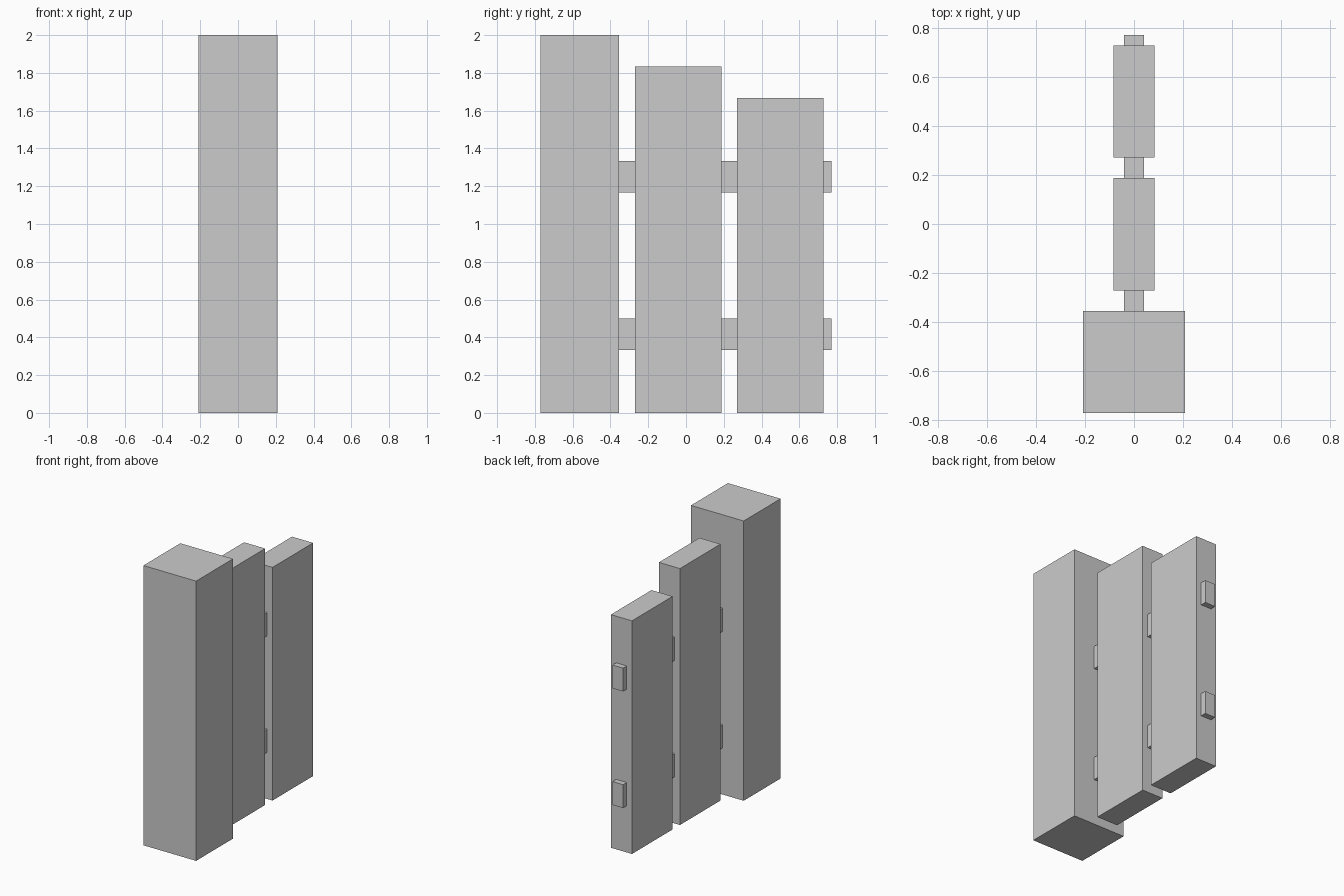
import bpy

if "Cube" in bpy.data.objects:
    bpy.data.objects.remove(bpy.data.objects["Cube"])

U = 1 / 24  # modelling grid step


def box(name, width, y0, y1, z0, z1):
    """Box centred on x, given in grid steps."""
    bpy.ops.mesh.primitive_cube_add(size=1, location=(0, (y0 + y1) / 2 * U, (z0 + z1) / 2 * U))
    ob = bpy.context.object
    ob.name = name
    ob.scale = (width * U, (y1 - y0) * U, (z1 - z0) * U)
    bpy.ops.object.transform_apply(location=False, rotation=False, scale=True)
    return ob


# Thick square post at the front
box("fence_post", 10, -18.5, -8.5, 0, 48)

# Two boards, stepping down in height
for i, (y, height) in enumerate([(-6.5, 44), (6.5, 40)], 1):
    box(f"fence_board_{i}", 4, y, y + 11, 0, height)

# Horizontal rails running from the post through the boards
for name, z in (("lower_rail", 8), ("upper_rail", 28)):
    box(name, 2, -8.5, 18.5, z, z + 4)
